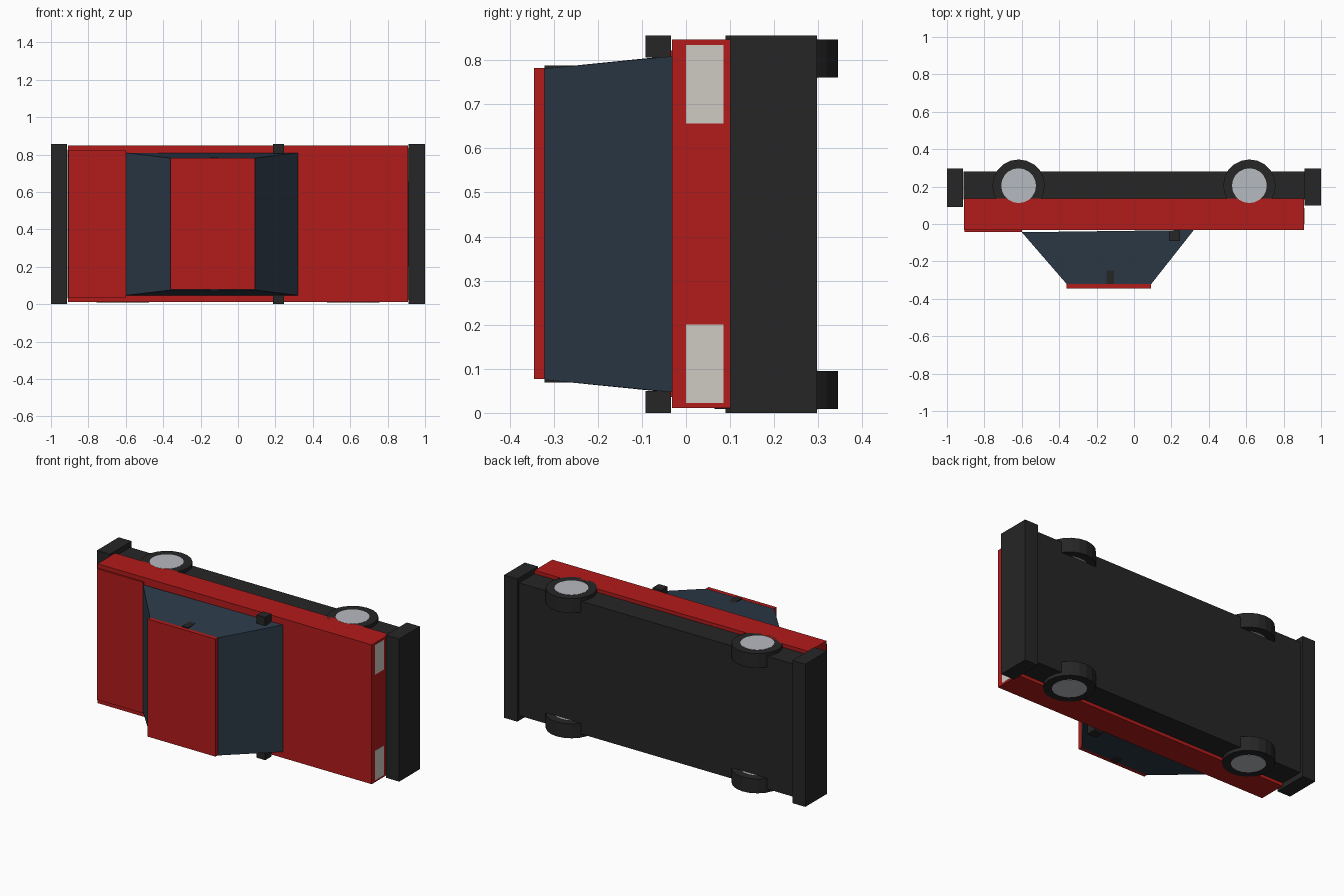
import bpy, bmesh
from mathutils import Matrix

if "Cube" in bpy.data.objects:
    bpy.data.objects.remove(bpy.data.objects["Cube"])

MID = 0.428  # mid-plane of the car across its width (z)


def mat(name, rgb):
    m = bpy.data.materials.new(name)
    m.diffuse_color = (*rgb, 1)
    m.use_nodes = True
    m.node_tree.nodes["Principled BSDF"].inputs["Base Color"].default_value = m.diffuse_color
    return m


RED = mat("red_paint", (0.45, 0.011, 0.011))
BLACK = mat("black_plastic", (0.019, 0.019, 0.019))
GLASS = mat("dark_glass", (0.025, 0.042, 0.065))
HUB = mat("hub_grey", (0.47, 0.49, 0.53))
LAMP = mat("lamp_white", (0.62, 0.6, 0.55))


def finish(bm, name, m):
    bmesh.ops.recalc_face_normals(bm, faces=bm.faces)
    me = bpy.data.meshes.new(name)
    bm.to_mesh(me)
    bm.free()
    me.materials.append(m)
    ob = bpy.data.objects.new(name, me)
    bpy.context.collection.objects.link(ob)
    return ob


def box(name, x, y, z, m):
    bm = bmesh.new()
    bmesh.ops.create_cube(bm, size=1)
    for v in bm.verts:
        v.co = [r[0] if c < 0 else r[1] for c, r in zip(v.co, (x, y, z))]
    return finish(bm, name, m)


def disc(name, x, y, z, radius, m, sides=20):
    bm = bmesh.new()
    bmesh.ops.create_cone(bm, cap_ends=True, segments=sides, radius1=radius,
                          radius2=radius, depth=z[1] - z[0],
                          matrix=Matrix.Translation((x, y, sum(z) / 2)))
    return finish(bm, name, m)


def flip(z):
    return (2 * MID - z[1], 2 * MID - z[0])


# Body: the car lies on its side, roof towards -y
box("body", (-0.91, 0.91), (-0.032, 0.135), (0.011, 0.847), RED)
box("chassis", (-0.912, 0.912), (0.13, 0.28), (0.03, 0.826), BLACK)
box("trunk_lid", (-0.905, -0.6), (-0.042, -0.03), (0.036, 0.822), RED)
box("front_bumper", (0.912, 1.0), (0.1, 0.297), (0, 0.856), BLACK)
box("rear_bumper", (-1.0, -0.914), (0.09, 0.297), (0, 0.856), BLACK)

# Cabin: tapered glass block with a painted roof
bm = bmesh.new()
rings = []
for pts, half in ((((-0.6, -0.044), (0.32, -0.032)), 0.381),
                  (((-0.36, -0.321), (0.092, -0.321)), 0.353)):
    (x0, y0), (x1, y1) = pts
    rings.append([bm.verts.new(p) for p in (
        (x0, y0, MID - half), (x1, y1, MID - half),
        (x1, y1, MID + half), (x0, y0, MID + half))])
low, high = rings
bm.faces.new(low)
bm.faces.new(high)
for i in range(4):
    j = (i + 1) % 4
    bm.faces.new((low[i], low[j], high[j], high[i]))
finish(bm, "cabin_glass", GLASS)
box("roof", (-0.36, 0.092), (-0.345, -0.32), (0.077, 0.782), RED)
box("door_pillars", (-0.147, -0.107), (-0.321, -0.226), (0.069, 0.788), BLACK)

# Parts repeated on both sides
for side, pick in (("right", lambda z: z), ("left", flip)):
    box(side + "_mirror", (0.187, 0.245), (-0.092, -0.034), pick((0.0, 0.05)), BLACK)
    box(side + "_headlight", (0.9, 0.911), (0.0, 0.085), pick((0.022, 0.2)), LAMP)
    for end, x in (("front", 0.617), ("rear", -0.617)):
        disc(f"{end}_{side}_tyre", x, 0.205, pick((0.009, 0.095)), 0.14, BLACK)
        disc(f"{end}_{side}_hub", x, 0.205, pick((0.008, 0.096)), 0.093, HUB)
